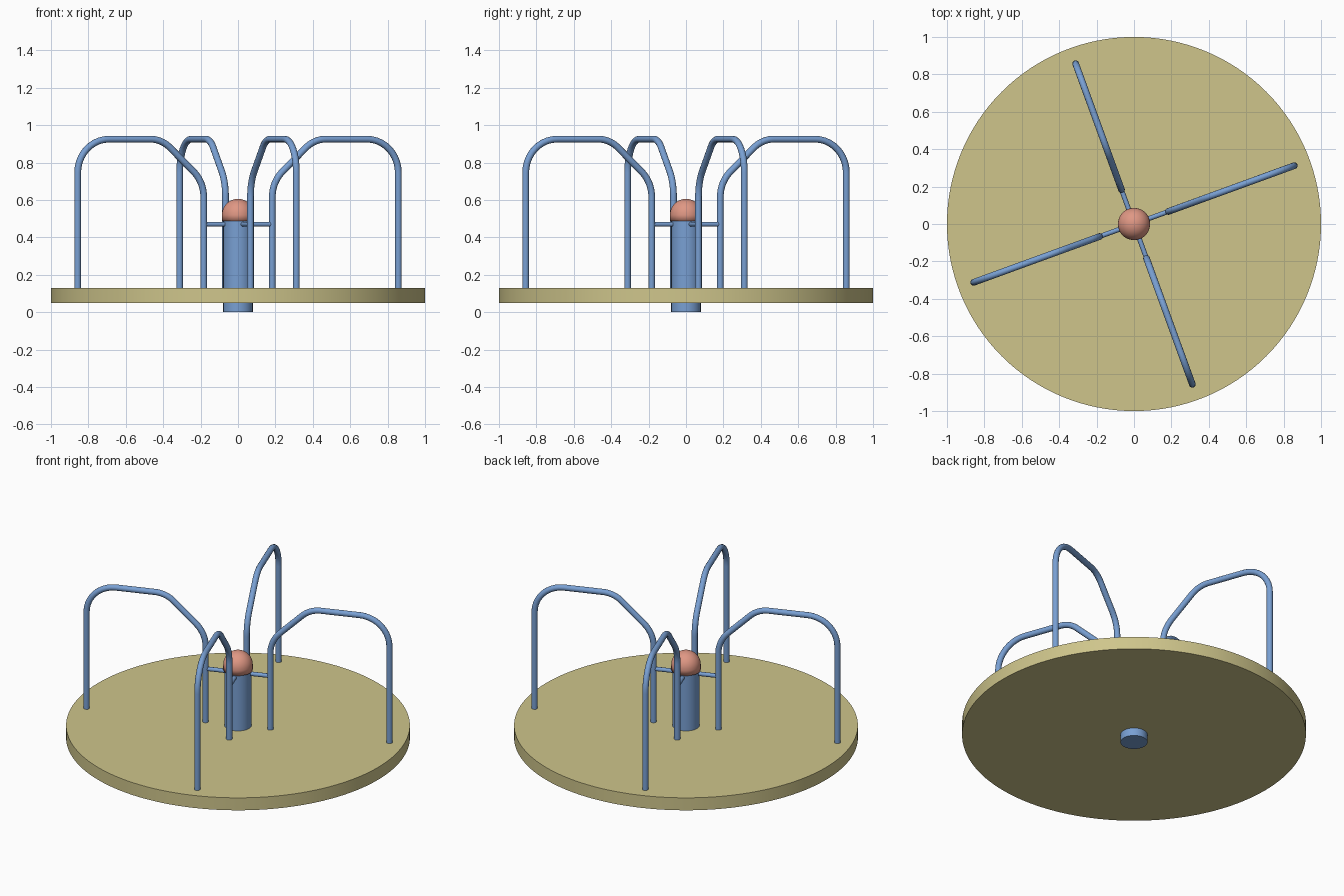
import bpy
from math import cos, sin, pi, radians
from mathutils import Vector

cube = bpy.data.objects.get("Cube")
if cube:
    bpy.data.objects.remove(cube)


def material(name, color):
    mat = bpy.data.materials.new(name)
    mat.use_nodes = True
    mat.diffuse_color = (*color, 1)
    mat.node_tree.nodes["Principled BSDF"].inputs["Base Color"].default_value = (*color, 1)
    return mat


SAND = material("sand yellow", (0.62, 0.56, 0.26))
BLUE = material("steel blue", (0.19, 0.35, 0.65))
SALMON = material("salmon", (0.74, 0.31, 0.23))


def finish(name, mat):
    obj = bpy.context.object
    obj.name = name
    obj.data.materials.clear()
    obj.data.materials.append(mat)
    bpy.ops.object.shade_smooth_by_angle(angle=radians(35))
    return obj


def cylinder(name, radius, bottom, top, sides, mat):
    bpy.ops.mesh.primitive_cylinder_add(vertices=sides, radius=radius, depth=top - bottom,
                                        location=(0, 0, (bottom + top) / 2))
    return finish(name, mat)


def fillet(before, corner, after, reach, steps=10):
    """Points of a rounded bend that starts and ends at 'reach' from the corner."""
    a = corner + (before - corner).normalized() * reach
    b = corner + (after - corner).normalized() * reach
    half = (a - corner).angle(b - corner) / 2
    center = corner + ((a + b) / 2 - corner).normalized() * (reach / cos(half))
    u, v = a - center, b - center
    sweep = u.angle(v)
    return [center + (u * sin((1 - t) * sweep) + v * sin(t * sweep)) / sin(sweep)
            for t in (i / steps for i in range(steps + 1))]


def tube(name, points, radius, angle, mat):
    """Round tube along (distance, height) points, turned about the z axis."""
    data = bpy.data.curves.new(name, "CURVE")
    data.dimensions = "3D"
    data.bevel_depth = radius
    data.bevel_resolution = 4
    data.use_fill_caps = True
    spline = data.splines.new("POLY")
    spline.points.add(len(points) - 1)
    for p, (r, z) in zip(spline.points, points):
        p.co = (r * cos(angle), r * sin(angle), z, 1)
    obj = bpy.data.objects.new(name, data)
    bpy.context.collection.objects.link(obj)
    bpy.ops.object.select_all(action="DESELECT")
    obj.select_set(True)
    bpy.context.view_layer.objects.active = obj
    bpy.ops.object.convert(target="MESH")
    return finish(name, mat)


# Turning platform and the central pillar through it
cylinder("platform", 1.0, 0.05, 0.13, 128, SAND)
cylinder("pillar", 0.079, 0.0, 0.5, 48, BLUE)

# Domed pillar cap: a sphere whose lower half is stretched into a short skirt
CAP_RADIUS, CAP_BASE, CAP_MIDDLE = 0.086, 0.487, 0.52
bpy.ops.mesh.primitive_uv_sphere_add(segments=48, ring_count=24, radius=CAP_RADIUS)
cap = finish("pillar_cap", SALMON)
for vert in cap.data.vertices:
    if vert.co.z < -0.001:
        flat = Vector((vert.co.x, vert.co.y, 0))
        if vert.co.z > -CAP_RADIUS * 0.2:
            flat = flat.normalized() * CAP_RADIUS
        vert.co = (flat.x, flat.y, CAP_BASE - CAP_MIDDLE)
cap.location.z = CAP_MIDDLE

# Handrail outline: outer post, level grip, sloping shoulder, inner post
corners = [Vector(c) for c in ((0.912, 0.1), (0.912, 0.925), (0.434, 0.925),
                               (0.195, 0.696), (0.195, 0.1))]
rail = [corners[0]]
for i, reach in zip((1, 2, 3), (0.178, 0.065, 0.08)):
    rail += fillet(corners[i - 1], corners[i], corners[i + 1], reach)
rail.append(corners[-1])

# Four handrails, each tied to the pillar by a thin strut
for i in range(4):
    angle = radians(20) + i * pi / 2
    tube(f"handrail_{i + 1}", rail, 0.018, angle, BLUE)
    tube(f"strut_{i + 1}", [(0.05, 0.47), (0.195, 0.47)], 0.013, angle, BLUE)
